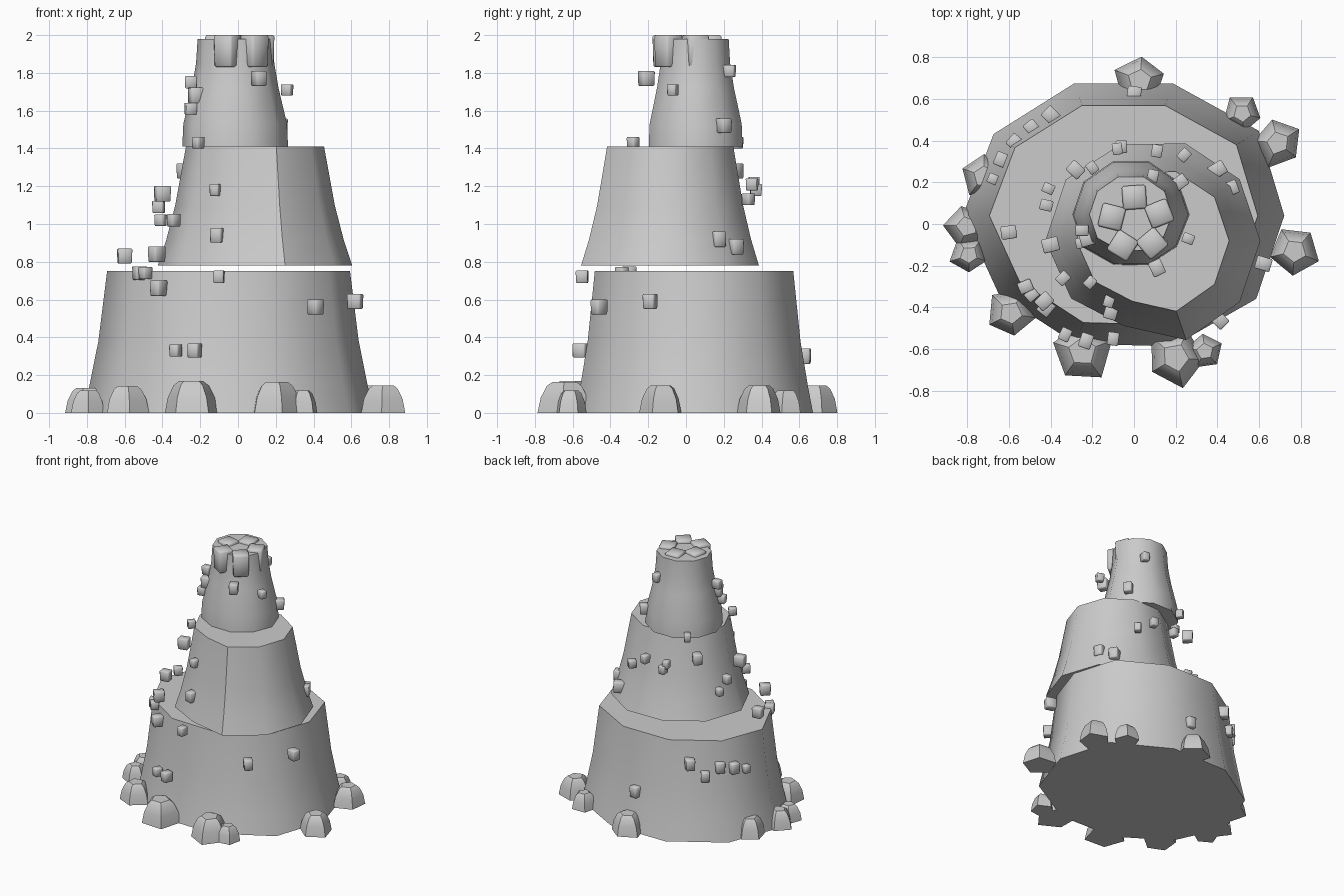
import bpy, bmesh, math, random
from mathutils import Matrix

if "Cube" in bpy.data.objects:
    bpy.data.objects.remove(bpy.data.objects["Cube"])
random.seed(4)


def finish(bm, name, angle):
    bmesh.ops.recalc_face_normals(bm, faces=bm.faces)
    me = bpy.data.meshes.new(name)
    bm.to_mesh(me)
    bm.free()
    ob = bpy.data.objects.new(name, me)
    bpy.context.collection.objects.link(ob)
    bpy.ops.object.select_all(action='DESELECT')
    ob.select_set(True)
    bpy.context.view_layer.objects.active = ob
    bpy.ops.object.shade_smooth_by_angle(angle=math.radians(angle))


def cone(name, centre, radii, rings, sides, phase=0.0, jitter=0.0, dents={}, angle=45):
    """Faceted, tapering solid; rings are (z, scale), dents pull corners inward."""
    bm = bmesh.new()
    wob = [dents.get(k, 1) + random.uniform(-jitter, jitter) for k in range(sides)]
    loops = []
    for z, s in rings:
        loop = []
        for k in range(sides):
            a = phase + k * math.tau / sides
            loop.append(bm.verts.new((centre[0] + radii[0] * s * wob[k] * math.cos(a),
                                      centre[1] + radii[1] * s * wob[k] * math.sin(a), z)))
        loops.append(loop)
    for a, b in zip(loops, loops[1:]):
        for i in range(sides):
            j = (i + 1) % sides
            bm.faces.new((a[i], a[j], b[j], b[i]))
    bm.faces.new(loops[0][::-1])
    bm.faces.new(loops[-1])
    finish(bm, name, angle)


def block(name, loc, size, rot):
    bm = bmesh.new()
    bmesh.ops.create_cube(bm, size=1)
    for v in bm.verts:
        if v.co.z < 0:
            v.co.xy *= .94
    bmesh.ops.scale(bm, vec=size, verts=bm.verts)
    bmesh.ops.bevel(bm, geom=bm.edges[:], offset=min(size) * .08, segments=1, affect='EDGES')
    bmesh.ops.transform(bm, matrix=Matrix.Translation(loc) @ Matrix.Rotation(rot, 4, 'Z'), verts=bm.verts)
    finish(bm, name, 50)


# three stacked ten-sided mountain tiers, worn in on the front left
cone("lower_tier", (-.05, .04), (.77, .665), [(0, 1), (.15, .955), (.38, .895), (.75, .835)], 10,
     dents={6: .96, 7: .97, 8: .99, 9: 1.02, 1: 1.04})
cone("middle_tier", (.09, -.08), (.515, .5), [(.78, 1), (.92, .91), (1.1, .82), (1.41, .71)], 10,
     dents={6: .94, 7: .86, 5: 1, 2: .98, 3: .97})
cone("upper_tier", (-.015, .045), (.28, .268), [(1.41, 1), (1.53, .98), (1.72, .82), (1.85, .74), (1.98, .71)], 10,
     dents={7: .94, 8: .95, 9: .97})

# boulders around the foot: x, y, radius
boulders = [(.03, .69, .115), (.52, .53, .085), (.69, .39, .115), (.77, -.13, .115),
            (.34, -.61, .085), (.2, -.64, .135), (-.25, -.61, .14), (-.59, -.43, .11),
            (-.79, -.15, .085), (-.8, -.01, .1), (-.72, .23, .11)]
for i, (x, y, r) in enumerate(boulders):
    h = .045 + r * .88
    cone(f"boulder_{i}", (x, y), (r * 1.06, r * 1.06), [(0, 1), (h * .5, .88), (h * .87, .66), (h, .46)], 5,
         math.atan2(y, x) + random.uniform(-.25, .25), .1, angle=30)

# five blocks ringing the summit
for i in range(5):
    a = math.radians(94 + 72 * i)
    block(f"summit_block_{i}", (.01 + .12 * math.cos(a), .003 + .125 * math.sin(a), 1.915),
          (.115, .115, .17), a)

# loose stones hanging off each tier: x, y, z
upper = [(.26, -.07, 1.71), (.11, -.21, 1.77), (-.25, -.03, 1.75), (-.22, -.07, 1.68),
         (-.25, -.09, 1.61), (-.21, -.28, 1.43), (.22, .2, 1.52), (-.2, .27, 1.43), (.09, .23, 1.81)]
middle = [(-.12, -.37, 1.18), (-.11, -.42, .94), (-.4, -.1, 1.16), (-.42, .09, 1.09),
          (-.41, .17, 1.02), (-.34, -.26, 1.02), (-.28, .26, 1.28), (-.08, .36, 1.22),
          (-.06, .37, 1.18), (.11, .35, 1.21), (.24, .33, 1.13), (.46, .17, .92),
          (.4, .26, .88), (-.43, -.37, .84), (-.6, -.04, .83)]
lower = [(-.52, -.3, .74), (-.49, -.34, .74), (-.42, -.4, .66), (-.1, -.55, .72),
         (.41, -.46, .56), (.62, -.19, .59), (-.23, -.56, .33), (-.33, -.53, .33), (0, .62, .3)]
# a row of half-sunk stones round the back left of the lower tier
for k in range(5):
    a = math.radians(122 + 10 * k)
    lower.append((-.05 + .655 * math.cos(a), .04 + .565 * math.sin(a), .53 + .05 * math.cos(k * 2.6)))

for name, stones in (("upper", upper), ("middle", middle), ("lower", lower)):
    for i, (x, y, z) in enumerate(stones):
        s = random.uniform(.055, .08)
        block(f"{name}_stone_{i}", (x, y, z), (s, s * .85, s * 1.05),
              math.atan2(y, x) + random.uniform(-.15, .15))
